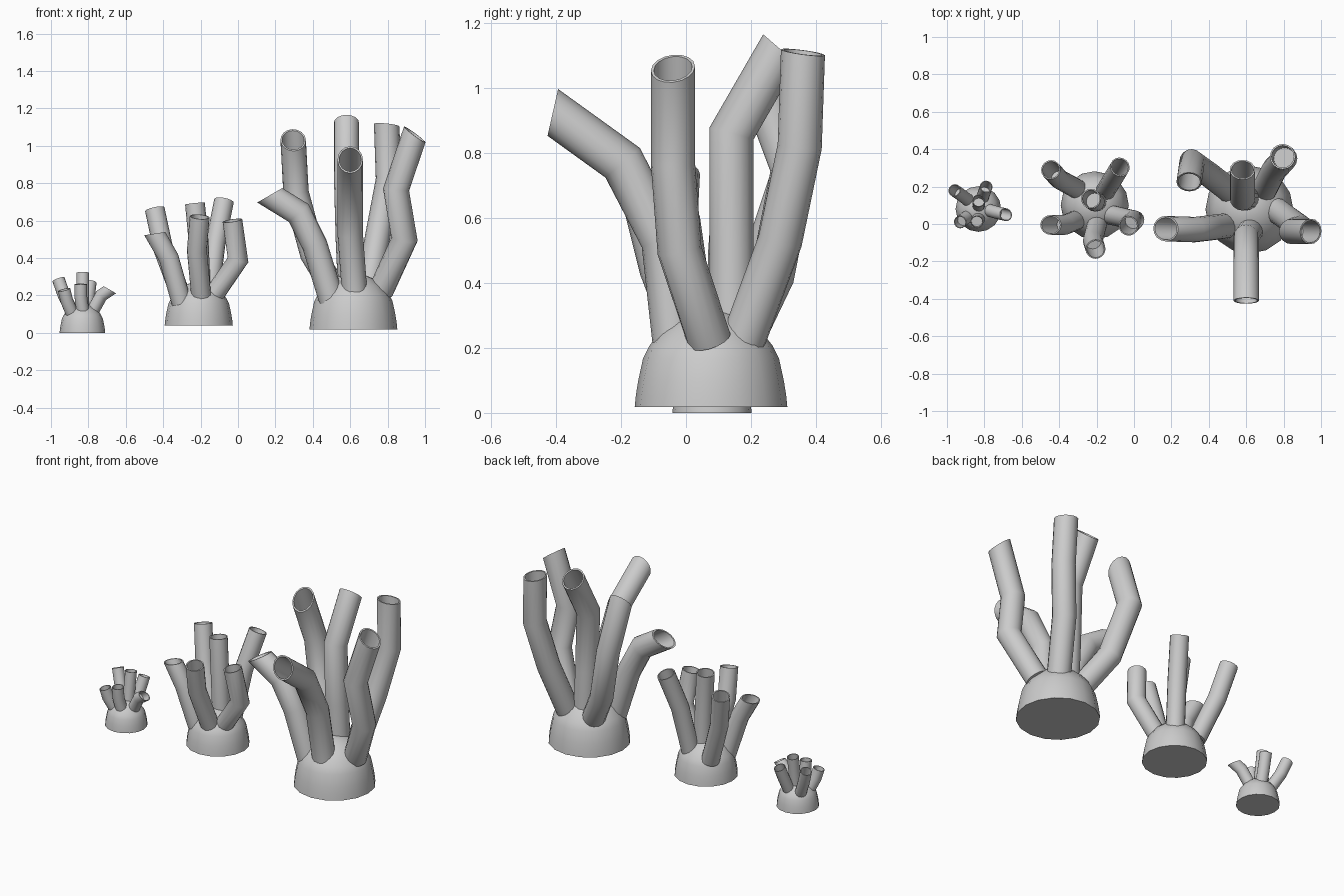
import bpy, bmesh, math
from mathutils import Vector

if "Cube" in bpy.data.objects:
    bpy.data.objects.remove(bpy.data.objects["Cube"])

SIDES = 16


def finish(bm, name, angle):
    bmesh.ops.recalc_face_normals(bm, faces=bm.faces[:])
    me = bpy.data.meshes.new(name)
    bm.to_mesh(me)
    bm.free()
    ob = bpy.data.objects.new(name, me)
    bpy.context.collection.objects.link(ob)
    bpy.ops.object.select_all(action='DESELECT')
    ob.select_set(True)
    bpy.context.view_layer.objects.active = ob
    bpy.ops.object.shade_smooth_by_angle(angle=math.radians(angle))


def loft(bm, rings):
    loops = [[bm.verts.new(p) for p in r] for r in rings]
    for a, b in zip(loops, loops[1:]):
        for i in range(SIDES):
            j = (i + 1) % SIDES
            bm.faces.new((a[i], a[j], b[j], b[i]))
    bm.faces.new(loops[0])
    bm.faces.new(loops[-1])


# rounded base: profile scaled from a unit radius
PROFILE = [(1, 0), (.985, .15), (.955, .34), (.89, .64), (.81, .8),
           (.66, .99), (.45, 1.16), (.22, 1.25), (.05, 1.28)]


def base(name, x, y, z, r):
    bm = bmesh.new()
    loft(bm, [[(x + r * p * math.cos(i * math.tau / SIDES),
                y + r * p * math.sin(i * math.tau / SIDES), z + r * h)
               for i in range(SIDES)] for p, h in PROFILE])
    finish(bm, name, 50)


# mitred ring: circle around the axis, slid along it onto the cutting plane
def ring(c, axis, normal, r):
    u = Vector((0, 1, 0)).cross(axis)
    if u.length < .3:
        u = Vector((1, 0, 0))
    u = (u - axis * u.dot(axis)).normalized()
    v = axis.cross(u)
    out = []
    for i in range(SIDES):
        a = i * math.tau / SIDES
        p = (u * math.cos(a) + v * math.sin(a)) * r
        out.append(c + p - axis * (p.dot(normal) / axis.dot(normal)))
    return out


# bent hollow tube with an open tip
def tube(name, pts, r, tip=None):
    pts = [Vector(p) for p in pts]
    dirs = [(b - a).normalized() for a, b in zip(pts, pts[1:])]
    pts[0] -= dirs[0] * r * .6
    tip = Vector(tip).normalized() if tip else dirs[-1]
    rings = [ring(pts[0], dirs[0], dirs[0], r)]
    for i in range(1, len(pts) - 1):
        n = (dirs[i - 1] + dirs[i]).normalized()
        rings.append(ring(pts[i], dirs[i], n, r))
    n = (dirs[-2] + dirs[-1]).normalized()
    rings.append(ring(pts[-1], dirs[-1], tip, r))
    rings.append(ring(pts[-1], dirs[-1], tip, r * .87))
    rings.append(ring(pts[-2], dirs[-1], n, r * .85))
    bm = bmesh.new()
    loft(bm, rings)
    finish(bm, name, 50)


LARGE = [
    ([(.60, .14, .28), (.59, .14, .5), (.58, .14, .86), (.58, .29, 1.12)], (0, .65, .75)),
    ([(.70, .19, .26), (.75, .29, .53), (.805, .35, .82), (.795, .36, 1.11)], (.1, .13, .98)),
    ([(.51, .18, .24), (.40, .265, .42), (.31, .33, .75), (.295, .225, 1.03)], (0, -.75, .65)),
    ([(.49, -.01, .21), (.41, -.02, .47), (.325, -.03, .64), (.17, -.025, .735)], (-.5, 0, .87)),
    ([(.62, -.04, .26), (.60, -.07, .53), (.60, -.195, .77), (.60, -.41, .925)], (0, -.97, .22)),
    ([(.78, .06, .26), (.89, -.02, .50), (.845, -.04, .765), (.945, -.04, 1.06)], (.59, -.1, .8)),
]
MEDIUM = [
    ([(-.31, .19, .21), (-.40, .24, .45), (-.445, .29, .66)], None),
    ([(-.15, .18, .23), (-.12, .23, .48), (-.075, .305, .705)], None),
    ([(-.31, .02, .19), (-.37, -.005, .40), (-.445, -.005, .53)], (-.15, 0, 1)),
    ([(-.20, -.01, .23), (-.22, -.09, .44), (-.205, -.135, .62)], None),
    ([(-.13, .05, .20), (0, .02, .39), (-.03, -.01, .60)], None),
    ([(-.20, .12, .24), (-.21, .12, .48), (-.23, .135, .69)], None),
]
SMALL = [
    ([(-.89, .13, .12), (-.93, .16, .20), (-.96, .18, .285)], None),
    ([(-.81, .14, .12), (-.80, .17, .19), (-.79, .20, .27)], None),
    ([(-.89, .04, .11), (-.915, .02, .17), (-.93, .01, .23)], None),
    ([(-.83, .03, .12), (-.84, .015, .19), (-.84, .01, .26)], None),
    ([(-.78, .075, .11), (-.73, .06, .20), (-.685, .05, .23)], (.5, 0, .87)),
    ([(-.83, .10, .14), (-.83, .11, .22), (-.83, .125, .32)], None),
]

for label, spec, r, tubes in (
        ("large", (.617, .077, .018, .235), .068, LARGE),
        ("medium", (-.21, .1, .04, .182), .053, MEDIUM),
        ("small", (-.832, .08, 0, .122), .034, SMALL)):
    base(label + "_base", *spec)
    for k, (pts, tip) in enumerate(tubes):
        tube(f"{label}_tube_{k + 1}", pts, r, tip)
